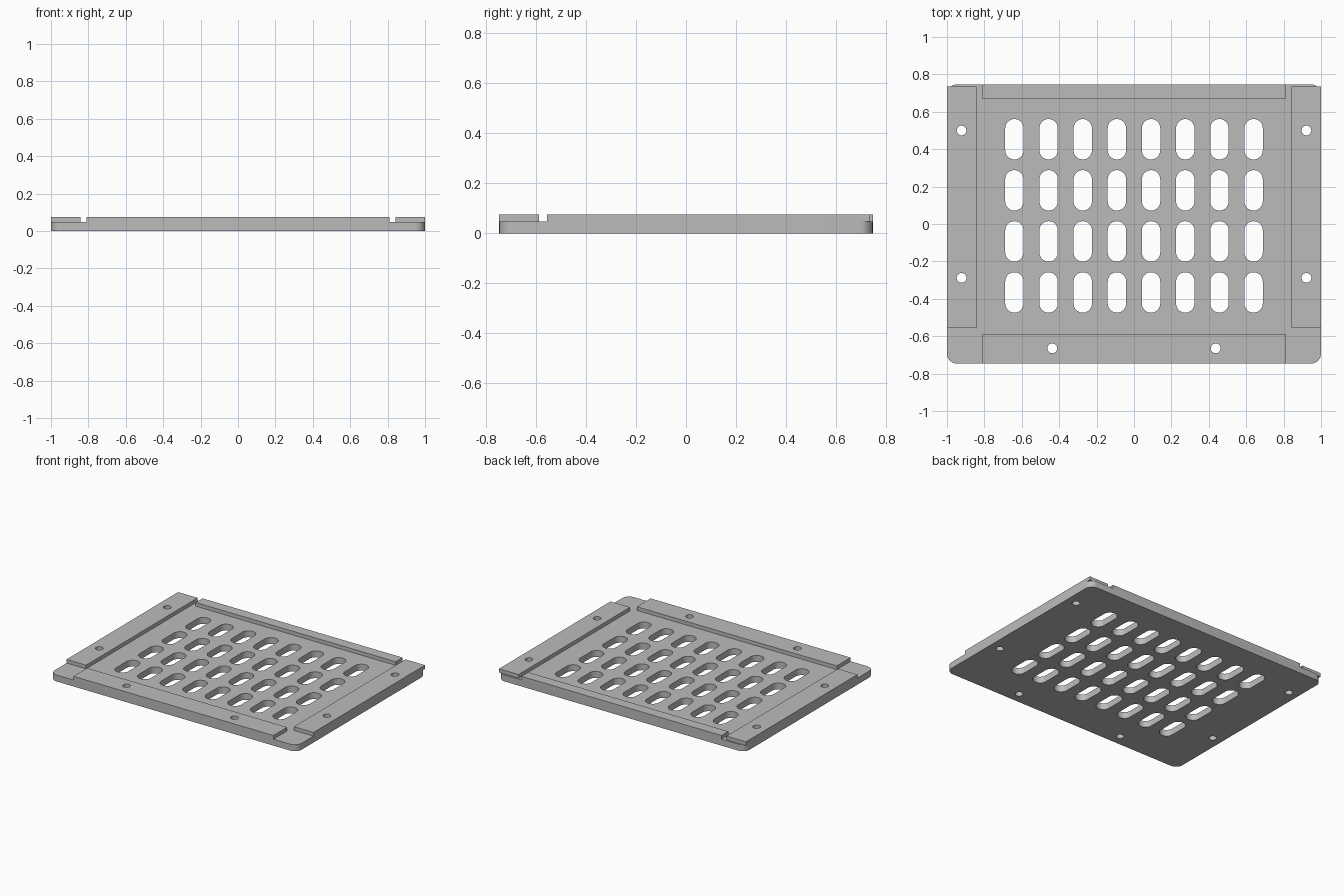
import bpy, bmesh, math

cube = bpy.data.objects.get("Cube")
if cube:
    bpy.data.objects.remove(cube, do_unlink=True)

grey = bpy.data.materials.new("light grey metal")
grey.use_nodes = True
colour = (0.5, 0.5, 0.5, 1)
grey.diffuse_color = colour
grey.node_tree.nodes["Principled BSDF"].inputs["Base Color"].default_value = colour


def rounded(x0, x1, y0, y1, r=0, steps=8):
    """Outline of a rectangle with rounded corners."""
    if r == 0:
        return [(x0, y0), (x1, y0), (x1, y1), (x0, y1)]
    centres = [(x1 - r, y1 - r), (x0 + r, y1 - r), (x0 + r, y0 + r), (x1 - r, y0 + r)]
    pts = []
    for q, (cx, cy) in enumerate(centres):
        for i in range(steps + 1):
            a = math.pi / 2 * (q + i / steps)
            p = (cx + r * math.cos(a), cy + r * math.sin(a))
            if not pts or math.dist(p, pts[-1]) > 1e-5:
                pts.append(p)
    if math.dist(pts[0], pts[-1]) < 1e-5:
        pts.pop()
    return pts


def hole(x, y, r=0.026):
    return rounded(x - r, x + r, y - r, y + r, r)


def slab(name, loops, z0, z1):
    """Extrude an outline, with any further loops as holes."""
    curve = bpy.data.curves.new(name, 'CURVE')
    curve.dimensions = '2D'
    curve.fill_mode = 'BOTH'
    curve.extrude = (z1 - z0) / 2
    for loop in loops:
        spline = curve.splines.new('POLY')
        spline.points.add(len(loop) - 1)
        for point, (x, y) in zip(spline.points, loop):
            point.co = (x, y, 0, 1)
        spline.use_cyclic_u = True
    ob = bpy.data.objects.new(name, curve)
    bpy.context.collection.objects.link(ob)
    bpy.ops.object.select_all(action='DESELECT')
    ob.select_set(True)
    bpy.context.view_layer.objects.active = ob
    bpy.ops.object.convert(target='MESH')
    ob = bpy.context.object
    ob.name = name
    # weld caps to walls and lift to height
    bm = bmesh.new()
    bm.from_mesh(ob.data)
    bmesh.ops.remove_doubles(bm, verts=bm.verts, dist=1e-5)
    bmesh.ops.recalc_face_normals(bm, faces=bm.faces)
    bmesh.ops.translate(bm, verts=bm.verts, vec=(0, 0, (z0 + z1) / 2))
    bm.to_mesh(ob.data)
    bm.free()
    ob.data.materials.clear()
    ob.data.materials.append(grey)
    bpy.ops.object.shade_smooth_by_angle(angle=math.radians(30))


DECK, TOP = 0.047, 0.074
side_holes = [0.5, -0.288]
front_holes = [(-0.437, -0.665), (0.437, -0.665)]

# vent slots in an eight by four grid
slots = []
for col in range(8):
    for row in range(4):
        x, y = (col - 3.5) * 0.1827, 0.453 - row * 0.273
        slots.append(rounded(x - 0.049, x + 0.049, y - 0.108, y + 0.108, 0.0488))

# base plate
screws = [hole(s * 0.922, y) for s in (-1, 1) for y in side_holes]
screws += [hole(x, y) for x, y in front_holes]
slab("base_plate", [rounded(-1, 1, -0.747, 0.747, 0.055)] + slots + screws, 0, DECK)

# raised side rails
for name, s in (("left_rail", 1), ("right_rail", -1)):
    x0, x1 = sorted((s * 0.842, s))
    slab(name, [rounded(x0, x1, -0.555, 0.735)] + [hole(s * 0.922, y) for y in side_holes],
         DECK, TOP)

# raised front and back rails
slab("front_rail", [rounded(-0.81, 0.81, -0.747, -0.588)] + [hole(x, y) for x, y in front_holes],
     DECK, TOP)
slab("back_rail", [rounded(-0.81, 0.81, 0.668, 0.747)], DECK, TOP)
